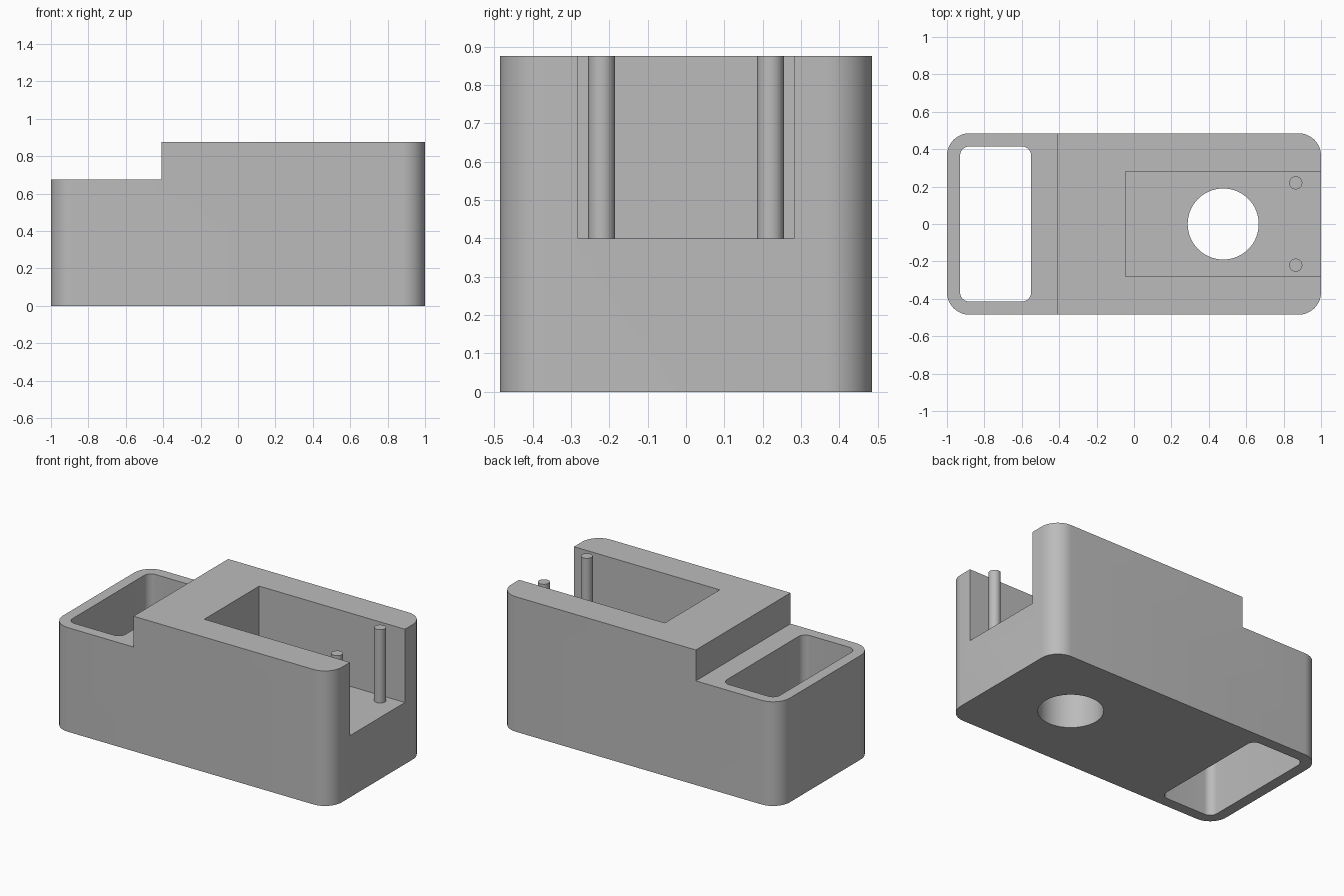
import bpy, bmesh
from math import sin, cos, pi, radians

cube = bpy.data.objects.get("Cube")
if cube:
    bpy.data.objects.remove(cube, do_unlink=True)

grey = bpy.data.materials.new("plain grey")
grey.use_nodes = True
colour = (0.5, 0.5, 0.5, 1)
grey.diffuse_color = colour
grey.node_tree.nodes["Principled BSDF"].inputs["Base Color"].default_value = colour


def prism(name, outline, bottom, top):
    """Extrude a closed outline straight up."""
    bm = bmesh.new()
    face = bm.faces.new([bm.verts.new((x, y, bottom)) for x, y in outline])
    up = bmesh.ops.extrude_face_region(bm, geom=[face])["geom"]
    verts = [v for v in up if isinstance(v, bmesh.types.BMVert)]
    bmesh.ops.translate(bm, verts=verts, vec=(0, 0, top - bottom))
    bmesh.ops.recalc_face_normals(bm, faces=bm.faces)
    mesh = bpy.data.meshes.new(name)
    bm.to_mesh(mesh)
    bm.free()
    mesh.materials.append(grey)
    obj = bpy.data.objects.new(name, mesh)
    bpy.context.collection.objects.link(obj)
    return obj


def rectangle(x0, x1, half_y, r=0, steps=12):
    """Rectangle outline, with rounded corners if r is given."""
    corners = [(x1 - r, half_y - r), (x0 + r, half_y - r),
               (x0 + r, r - half_y), (x1 - r, r - half_y)]
    if not r:
        return corners
    return [(x + r * cos(a), y + r * sin(a))
            for q, (x, y) in enumerate(corners)
            for a in [(q + i / steps) * pi / 2 for i in range(steps + 1)]]


def circle(x, y, r, steps):
    return [(x + r * cos(2 * pi * i / steps), y + r * sin(2 * pi * i / steps))
            for i in range(steps)]


def smooth(obj):
    bpy.ops.object.select_all(action="DESELECT")
    obj.select_set(True)
    bpy.context.view_layer.objects.active = obj
    bpy.ops.object.shade_smooth_by_angle(angle=radians(30))


height, pocket_floor = 0.875, 0.4

# Rounded block
body = prism("body", rectangle(-1, 1, 0.485, 0.12), 0, height)

# Lowered end, through slot, open pocket and round drain hole
cutters = [
    prism("step_cutter", rectangle(-1.2, -0.41, 0.7), 0.675, 1.2),
    prism("slot_cutter", rectangle(-0.93, -0.55, 0.415, 0.05), -0.2, 1.2),
    prism("pocket_cutter", rectangle(-0.045, 1.2, 0.281), pocket_floor, 1.2),
    prism("hole_cutter", circle(0.477, 0, 0.19, 64), -0.2, 0.6),
]
bpy.context.view_layer.objects.active = body
for cutter in cutters:
    cutter.hide_render = True
    cut = body.modifiers.new(cutter.name, "BOOLEAN")
    cut.operation = "DIFFERENCE"
    cut.solver = "EXACT"
    cut.object = cutter
    bpy.ops.object.modifier_apply(modifier=cut.name)
    bpy.data.objects.remove(cutter, do_unlink=True)
smooth(body)

# Pair of pins standing on the pocket floor
for side, y in (("left", 0.22), ("right", -0.22)):
    smooth(prism(side + "_pin", circle(0.865, y, 0.035, 32), pocket_floor, height))
